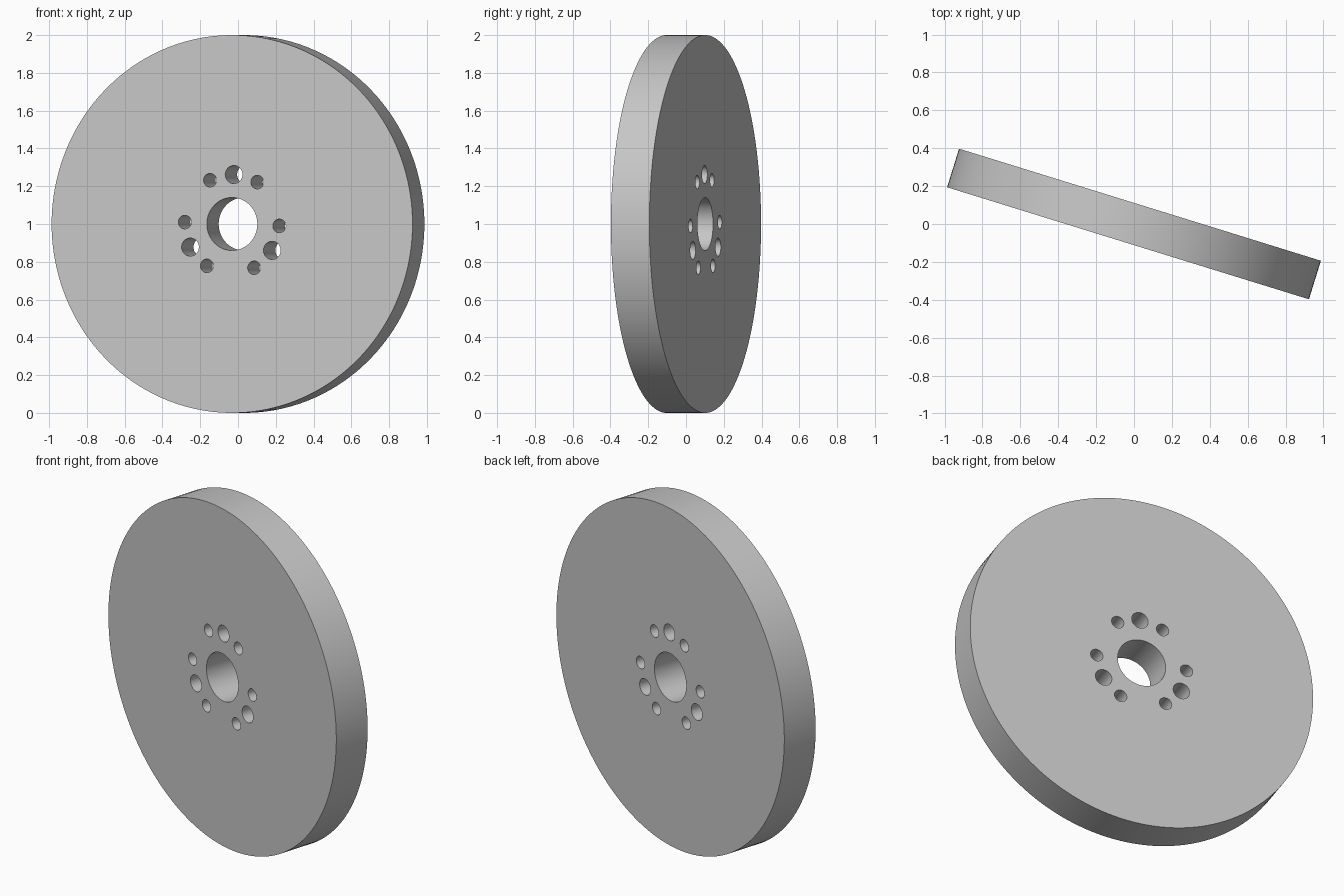
import bpy, bmesh, math
from mathutils import Matrix, Vector

RADIUS = 1.0
THICKNESS = 0.213
TURN = math.radians(-17.2)
BOLT_RADIUS = 0.262
BOLT_ANGLE = 87.8

cube = bpy.data.objects.get("Cube")
if cube:
    bpy.data.objects.remove(cube, do_unlink=True)

# Plain grey finish
grey = bpy.data.materials.new("light grey")
grey.use_nodes = True
colour = (0.57, 0.57, 0.57, 1.0)
grey.diffuse_color = colour
grey.node_tree.nodes["Principled BSDF"].inputs["Base Color"].default_value = colour


def add_circle(bm, u, v, radius, segments):
    """Closed ring of edges in the upright front plane."""
    ring = []
    for i in range(segments):
        a = math.tau * i / segments
        ring.append(bm.verts.new((u + radius * math.cos(a), -THICKNESS / 2,
                                  v + radius * math.sin(a))))
    for i in range(segments):
        bm.edges.new((ring[i - 1], ring[i]))


def add_bolt_hole(bm, degrees, radius):
    a = math.radians(degrees)
    add_circle(bm, BOLT_RADIUS * math.cos(a), BOLT_RADIUS * math.sin(a), radius, 32)


bm = bmesh.new()

# Rim and centre bore
add_circle(bm, 0, 0, RADIUS, 160)
add_circle(bm, 0, 0, 0.14, 64)

# Three large holes, each flanked by two small ones
for k in range(3):
    middle = BOLT_ANGLE + 120 * k
    add_bolt_hole(bm, middle, 0.048)
    for side in (-30, 30):
        add_bolt_hole(bm, middle + side, 0.036)

# Fill the pierced face and extrude it into a plate
bmesh.ops.triangle_fill(bm, edges=bm.edges[:], use_beauty=True, normal=Vector((0, -1, 0)))
result = bmesh.ops.extrude_face_region(bm, geom=bm.faces[:], use_keep_orig=True)
moved = [g for g in result["geom"] if isinstance(g, bmesh.types.BMVert)]
bmesh.ops.translate(bm, verts=moved, vec=(0, THICKNESS, 0))
bmesh.ops.recalc_face_normals(bm, faces=bm.faces[:])

# Turn the plate and stand it on the floor
bmesh.ops.transform(bm, verts=bm.verts[:],
                    matrix=Matrix.Translation((0, 0, RADIUS)) @ Matrix.Rotation(TURN, 4, 'Z'))

mesh = bpy.data.meshes.new("drilled_disc")
bm.to_mesh(mesh)
bm.free()
mesh.materials.append(grey)
disc = bpy.data.objects.new("drilled_disc", mesh)
bpy.context.collection.objects.link(disc)

bpy.ops.object.select_all(action='DESELECT')
disc.select_set(True)
bpy.context.view_layer.objects.active = disc
bpy.ops.object.shade_smooth_by_angle(angle=math.radians(30))
